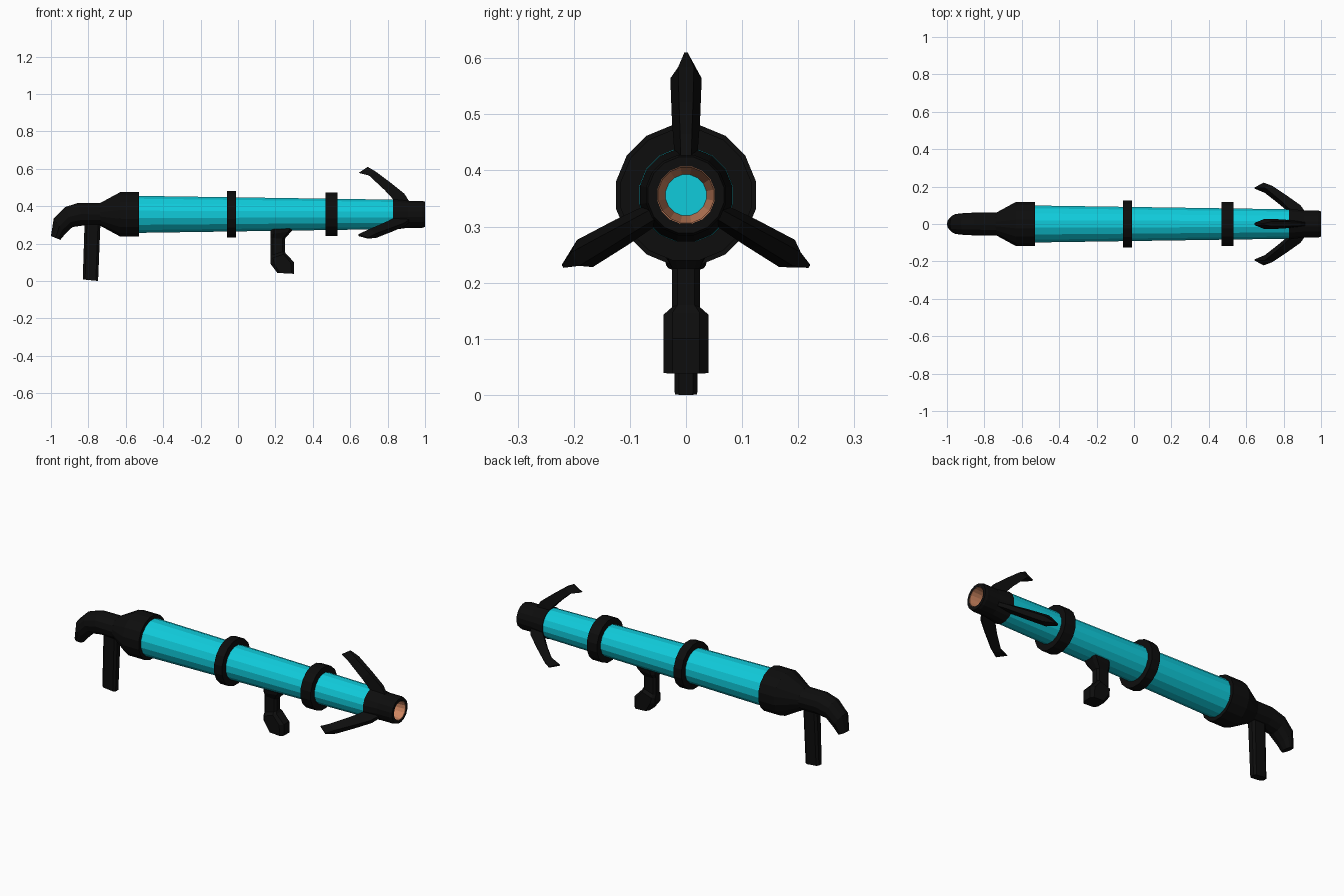
import bpy, bmesh
from math import cos, sin, pi
from mathutils import Vector, Matrix

if "Cube" in bpy.data.objects:
    bpy.data.objects.remove(bpy.data.objects["Cube"])

AXIS = 0.356
SIDES = 16


def material(name, color):
    m = bpy.data.materials.new(name)
    m.diffuse_color = (*color, 1)
    m.use_nodes = True
    m.node_tree.nodes["Principled BSDF"].inputs["Base Color"].default_value = m.diffuse_color
    return m


BLACK = material("black", (0.004, 0.004, 0.004))
CYAN = material("cyan", (0.005, 0.6, 0.71))
COPPER = material("copper", (0.62, 0.24, 0.12))


def loft(name, rings, mat, caps=True, closed=False, solid=True):
    """Skin a list of equal-length point rings."""
    bm = bmesh.new()
    vr = [[bm.verts.new(p) for p in r] for r in rings]
    pairs = list(zip(vr, vr[1:])) + ([(vr[-1], vr[0])] if closed else [])
    n = len(vr[0])
    for a, b in pairs:
        for i in range(n):
            j = (i + 1) % n
            bm.faces.new((a[i], a[j], b[j], b[i]))
    if caps:
        bm.faces.new(vr[0])
        bm.faces.new(vr[-1])
    if solid:
        bmesh.ops.recalc_face_normals(bm, faces=bm.faces)
    me = bpy.data.meshes.new(name)
    bm.to_mesh(me)
    bm.free()
    me.materials.append(mat)
    ob = bpy.data.objects.new(name, me)
    bpy.context.collection.objects.link(ob)
    return ob


def lathe(name, profile, mat, **kw):
    """Turn (x, radius) points around the barrel axis."""
    angles = [2 * pi * (i + 0.5) / SIDES for i in range(SIDES)]
    rings = [[(x, r * cos(a), AXIS + r * sin(a)) for a in angles] for x, r in profile]
    return loft(name, rings, mat, **kw)


def section(a, b, w, shape):
    """Cross-section spanning side-view points a-b with half width w."""
    a, b = Vector((a[0], 0, a[1])), Vector((b[0], 0, b[1]))
    return [a.lerp(b, (u + 1) / 2) + Vector((0, v * w, 0)) for u, v in shape]


ROUND = [(cos(2 * pi * i / 12), sin(2 * pi * i / 12)) for i in range(12)]
CHAMFER = [(1, .6), (.7, 1), (-.7, 1), (-1, .6), (-1, -.6), (-.7, -1), (.7, -1), (1, -.6)]
WEDGE = [(1, .5), (-1, 1), (-1, -1), (1, -.5)]

# Barrel, rear flare and bands
lathe("barrel", [(-.54, .101), (.84, .08)], CYAN)
lathe("rear_flare", [(-.74, .06), (-.63, .121), (-.53, .121)], BLACK)
for name, x0, x1, r in (("rear_band", -.06, -.011, .127), ("front_band", .468, .531, .119)):
    lathe(name, [(x0, .07), (x0, r), (x1, r), (x1, .07)], BLACK, caps=False, closed=True)

# Muzzle with copper bore
lathe("muzzle", [(.83, .07), (.83, .084), (.91, .073), (.985, .073), (1, .069),
                 (1, .052), (.84, .039)], BLACK, caps=False)
lathe("bore", [(1.0, .052), (.999, .0505), (.84, .037)], COPPER, caps=False, solid=False)

# Curved shoulder stock
stock = [((-.72, .417), (-.72, .295), .063), ((-.855, .417), (-.825, .297), .061),
         ((-.925, .395), (-.885, .288), .059), ((-.985, .335), (-.925, .25), .053),
         ((-1.0, .24), (-.95, .22), .035)]
loft("stock", [section(*s, ROUND) for s in stock], BLACK)

# Grips
rear = [((-.82, .32), (-.735, .32), .025), ((-.83, .008), (-.748, .0), .02)]
loft("rear_grip", [section(*s, CHAMFER) for s in rear], BLACK)
front = [((.175, .30), (.31, .30), .045), ((.175, .25), (.285, .265), .04),
         ((.175, .23), (.25, .225), .025), ((.175, .135), (.25, .16), .025),
         ((.175, .12), (.255, .147), .04), ((.175, .09), (.30, .10), .04),
         ((.21, .043), (.30, .038), .04)]
loft("front_grip", [section(*s, CHAMFER) for s in front], BLACK)

# Three swept-back fins: (inner, outer, half width), z measured from the axis
fin = [((.645, .222), (.693, .254), .006), ((.70, .208), (.738, .228), .028),
       ((.783, .131), (.82, .166), .025), ((.83, .08), (.89, .11), .021),
       ((.86, .06), (.915, .07), .019)]
for i in range(3):
    ob = loft(f"fin_{i + 1}", [section(*s, WEDGE) for s in fin], BLACK)
    ob.data.transform(Matrix.Translation((0, 0, AXIS)) @ Matrix.Rotation(2 * pi * i / 3, 4, 'X'))
